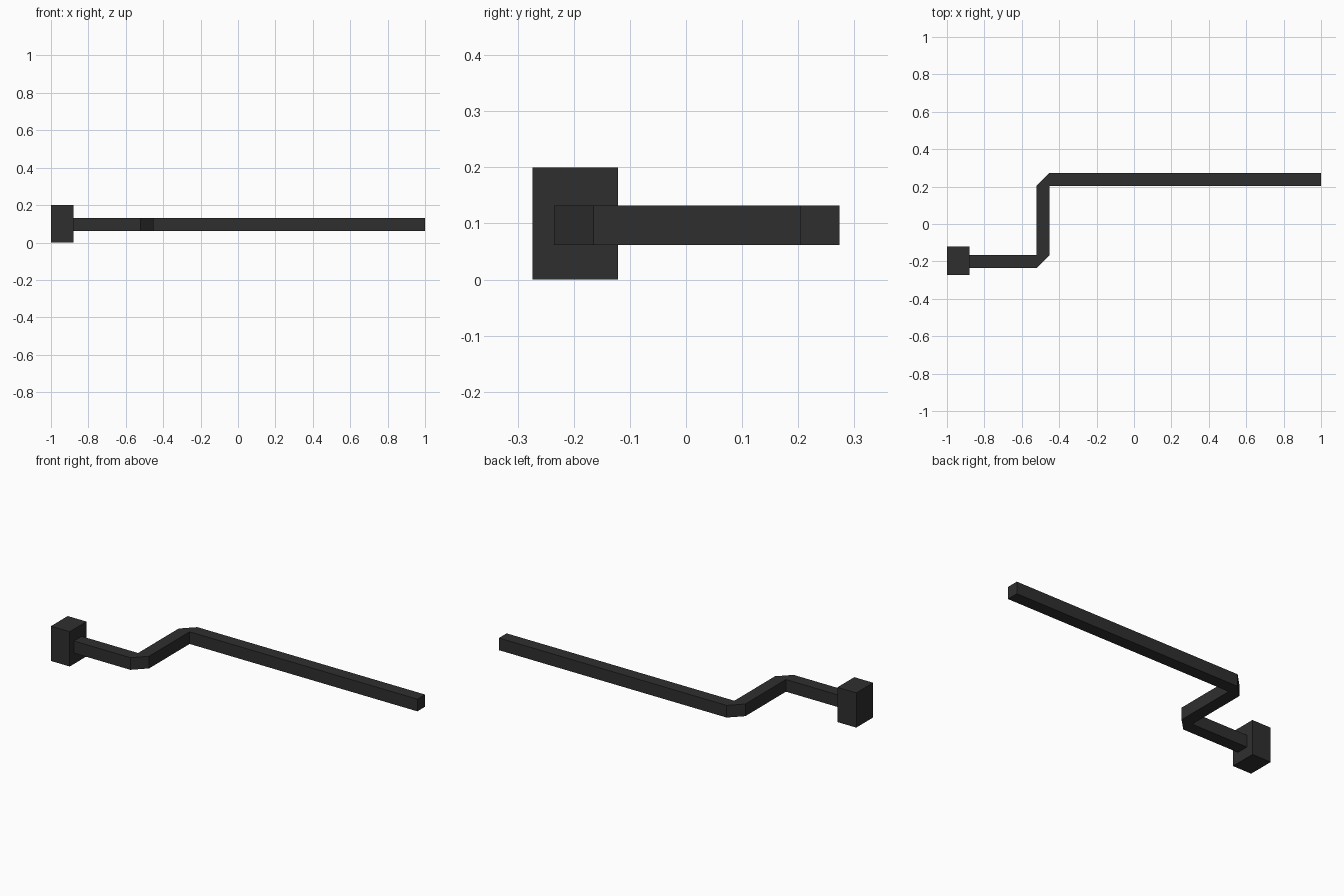
import bpy, bmesh

if "Cube" in bpy.data.objects:
    bpy.data.objects.remove(bpy.data.objects["Cube"])

dark = bpy.data.materials.new("dark grey")
dark.diffuse_color = (0.028, 0.028, 0.028, 1)
dark.use_nodes = True
dark.node_tree.nodes["Principled BSDF"].inputs["Base Color"].default_value = dark.diffuse_color


def extrude_outline(name, outline, z0, z1):
    """Flat outline in plan, raised from z0 to z1."""
    bm = bmesh.new()
    face = bm.faces.new([bm.verts.new((x, y, z0)) for x, y in outline])
    top = bmesh.ops.extrude_face_region(bm, geom=[face])["geom"]
    verts = [g for g in top if isinstance(g, bmesh.types.BMVert)]
    bmesh.ops.translate(bm, verts=verts, vec=(0, 0, z1 - z0))
    bmesh.ops.recalc_face_normals(bm, faces=bm.faces)
    mesh = bpy.data.meshes.new(name)
    bm.to_mesh(mesh)
    bm.free()
    mesh.materials.append(dark)
    obj = bpy.data.objects.new(name, mesh)
    bpy.context.collection.objects.link(obj)
    return obj


# End block
extrude_outline("end_block",
                [(-1, -0.274), (-0.88, -0.274), (-0.88, -0.121), (-1, -0.121)],
                0, 0.2)

# Cranked bar with chamfered outer corners
extrude_outline("cranked_bar",
                [(-0.88, -0.235), (-0.521, -0.235), (-0.451, -0.165),
                 (-0.451, 0.204), (1, 0.204), (1, 0.274),
                 (-0.451, 0.274), (-0.521, 0.204),
                 (-0.521, -0.165), (-0.88, -0.165)],
                0.062, 0.132)
